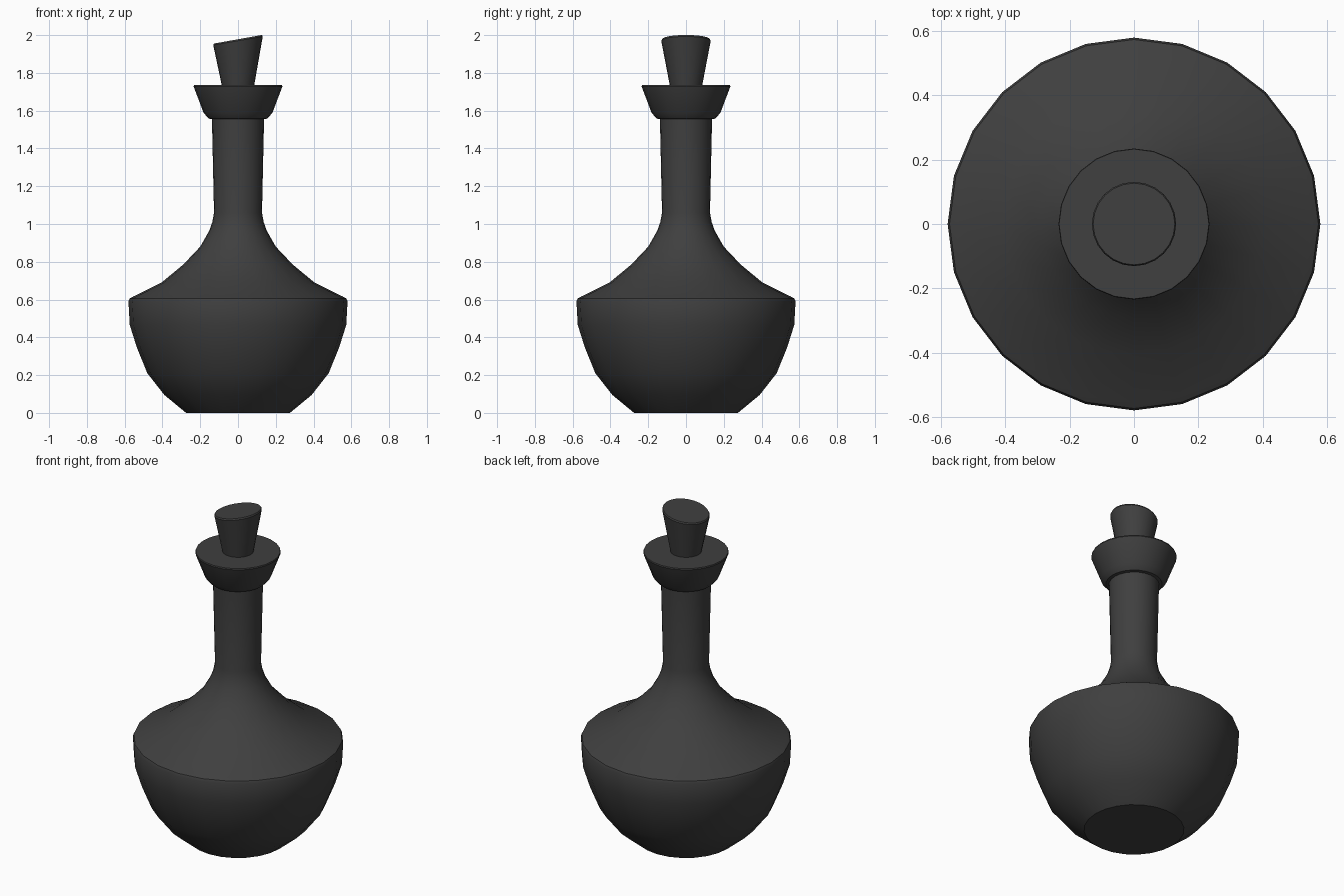
import bpy, bmesh, math

if "Cube" in bpy.data.objects:
    bpy.data.objects.remove(bpy.data.objects["Cube"])

SIDES = 24
dark = bpy.data.materials.new("dark_glaze")
dark.diffuse_color = (0.05, 0.05, 0.05, 1)
dark.use_nodes = True
dark.node_tree.nodes["Principled BSDF"].inputs["Base Color"].default_value = dark.diffuse_color


def lathe(name, profile, slant=0.0, slant_from=0.0, slant_to=1.0):
    """Revolve (radius, z) points; the rings tilt along x more and more above slant_from."""
    bm = bmesh.new()
    rings = []
    for r, z in profile:
        t = max(0.0, (z - slant_from) / (slant_to - slant_from)) * slant
        ring = []
        for i in range(SIDES):
            a = 2 * math.pi * i / SIDES
            x = r * math.cos(a)
            ring.append(bm.verts.new((x, r * math.sin(a), z + t * x)))
        rings.append(ring)
    for low, high in zip(rings, rings[1:]):
        for i in range(SIDES):
            j = (i + 1) % SIDES
            bm.faces.new((low[i], low[j], high[j], high[i]))
    bm.faces.new(rings[0][::-1])
    bm.faces.new(rings[-1])
    mesh = bpy.data.meshes.new(name)
    bm.to_mesh(mesh)
    bm.free()
    mesh.materials.append(dark)
    obj = bpy.data.objects.new(name, mesh)
    bpy.context.collection.objects.link(obj)
    bpy.ops.object.select_all(action='DESELECT')
    obj.select_set(True)
    bpy.context.view_layer.objects.active = obj
    bpy.ops.object.shade_smooth_by_angle(angle=math.radians(35))
    return obj


# Bowl, shoulder, neck and flared collar in one turned profile
lathe("bottle", [
    (0.275, 0), (0.39, 0.095), (0.48, 0.21), (0.535, 0.345), (0.573, 0.465),
    (0.58, 0.59), (0.574, 0.605), (0.555, 0.616), (0.405, 0.69), (0.29, 0.785),
    (0.20, 0.88), (0.152, 0.965), (0.136, 1.01), (0.127, 1.06), (0.138, 1.555),
    (0.155, 1.558), (0.182, 1.588), (0.235, 1.728), (0.233, 1.735)])

# Tapered stopper with a slanted, slightly bevelled top
lathe("stopper", [(0.085, 1.73), (0.131, 1.97), (0.127, 1.978)],
      slant=0.173, slant_from=1.73, slant_to=1.97)
